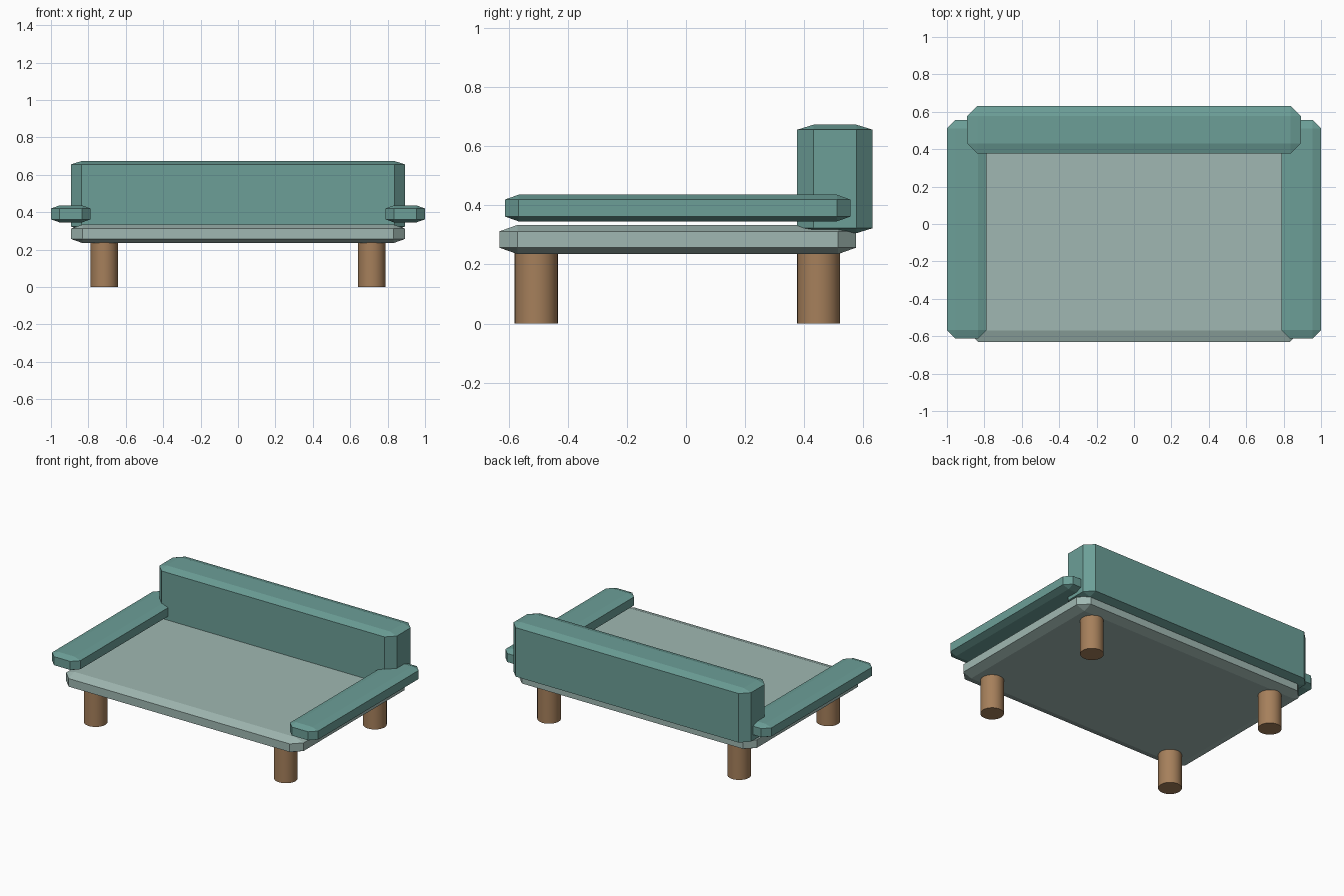
import bpy, bmesh, math
from mathutils import Vector

if "Cube" in bpy.data.objects:
    bpy.data.objects.remove(bpy.data.objects["Cube"])


def material(name, rgb):
    m = bpy.data.materials.new(name)
    m.diffuse_color = (*rgb, 1)
    m.use_nodes = True
    m.node_tree.nodes["Principled BSDF"].inputs["Base Color"].default_value = m.diffuse_color
    return m


teal = material("teal fabric", (0.15, 0.345, 0.312))
sage = material("pale sage fabric", (0.35, 0.478, 0.445))
wood = material("brown wood", (0.38, 0.215, 0.105))


def finish(bm, name, mat):
    bmesh.ops.recalc_face_normals(bm, faces=bm.faces[:])
    mesh = bpy.data.meshes.new(name)
    bm.to_mesh(mesh)
    bm.free()
    mesh.materials.append(mat)
    obj = bpy.data.objects.new(name, mesh)
    bpy.context.collection.objects.link(obj)
    return obj


def cushion(name, low, high, chamfer, mat):
    """Box with every edge chamfered, by a separate amount per axis."""
    low, high = Vector(low), Vector(high)
    centre, half = (low + high) / 2, (high - low) / 2
    bm = bmesh.new()
    for sx in (-1, 1):
        for sy in (-1, 1):
            for sz in (-1, 1):
                for full in range(3):
                    p = [half[i] - (0 if i == full else chamfer[i]) for i in range(3)]
                    bm.verts.new(centre + Vector((sx * p[0], sy * p[1], sz * p[2])))
    bmesh.ops.convex_hull(bm, input=bm.verts[:])
    bmesh.ops.dissolve_limit(bm, angle_limit=math.radians(1),
                             verts=bm.verts[:], edges=bm.edges[:])
    return finish(bm, name, mat)


def leg(name, x, y, radius=0.073, height=0.242):
    bm = bmesh.new()
    bmesh.ops.create_cone(bm, cap_ends=True, segments=32, radius1=radius,
                          radius2=radius, depth=height)
    bmesh.ops.translate(bm, verts=bm.verts[:], vec=(x, y, height / 2))
    for f in bm.faces:
        f.smooth = len(f.verts) == 4
    for e in bm.edges:
        e.smooth = all(len(f.verts) == 4 for f in e.link_faces)
    return finish(bm, name, wood)


# Seat and backrest
cushion("seat", (-0.893, -0.632, 0.235), (0.893, 0.576, 0.334), (0.062, 0.062, 0.022), sage)
cushion("backrest", (-0.893, 0.376, 0.306), (0.893, 0.632, 0.673), (0.055, 0.055, 0.017), teal)

# Armrests and legs, mirrored left and right
for side, s in (("left", -1), ("right", 1)):
    xs = sorted((s * 0.788, s * 1.0))
    cushion(side + "_armrest", (xs[0], -0.612, 0.346), (xs[1], 0.556, 0.436),
            (0.045, 0.045, 0.016), teal)
    leg(side + "_front_leg", s * 0.715, -0.507)
    leg(side + "_back_leg", s * 0.715, 0.449)
